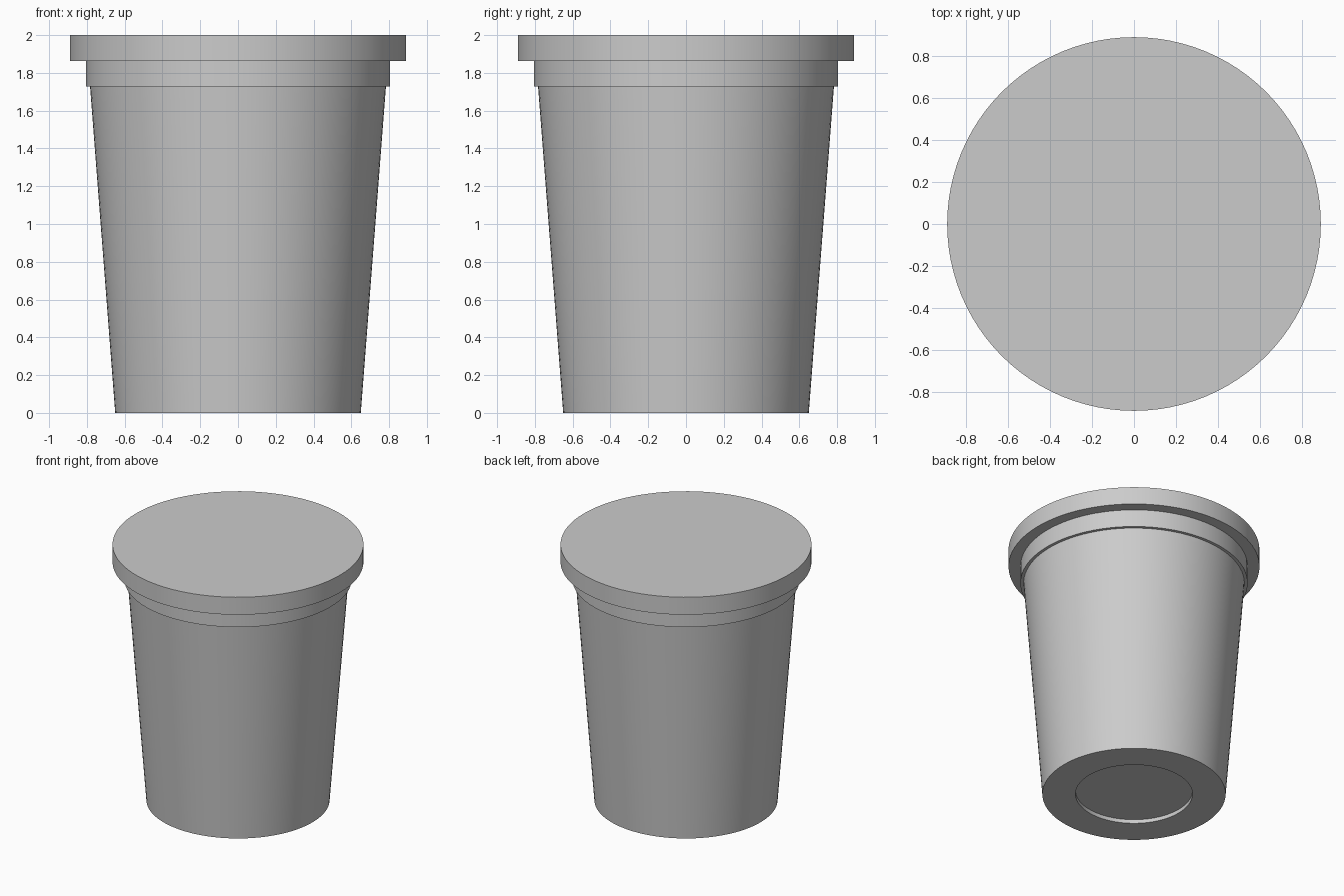
import bpy
import bmesh
import math

SEGMENTS = 96

cube = bpy.data.objects.get("Cube")
if cube:
    bpy.data.objects.remove(cube, do_unlink=True)

# Single grey plastic
grey = bpy.data.materials.new("light_grey")
grey.use_nodes = True
colour = (0.6, 0.6, 0.6, 1.0)
grey.diffuse_color = colour
grey.node_tree.nodes["Principled BSDF"].inputs["Base Color"].default_value = colour


def lathe(name, profile):
    """Revolve a closed (radius, height) profile about the z axis."""
    bm = bmesh.new()
    verts = [bm.verts.new((r, 0, z)) for r, z in profile]
    edges = [bm.edges.new(pair) for pair in zip(verts, verts[1:])]
    bmesh.ops.spin(bm, geom=verts + edges, cent=(0, 0, 0), axis=(0, 0, 1),
                   angle=math.tau, steps=SEGMENTS, use_duplicate=False)
    bmesh.ops.remove_doubles(bm, verts=bm.verts, dist=0.0001)
    bmesh.ops.recalc_face_normals(bm, faces=bm.faces)
    mesh = bpy.data.meshes.new(name)
    bm.to_mesh(mesh)
    bm.free()
    mesh.materials.append(grey)
    obj = bpy.data.objects.new(name, mesh)
    bpy.context.collection.objects.link(obj)
    bpy.ops.object.select_all(action="DESELECT")
    obj.select_set(True)
    bpy.context.view_layer.objects.active = obj
    bpy.ops.object.shade_smooth_by_angle(angle=math.radians(30))
    return obj


# Tapered cup with a shallow round recess underneath
lathe("cup_body", [(0, 0.03), (0.415, 0.03), (0.415, 0), (0.65, 0),
                   (0.785, 1.75), (0, 1.75)])

# Straight collar below the lid
lathe("collar", [(0, 1.727), (0.806, 1.727), (0.806, 1.88), (0, 1.88)])

# Flat overhanging lid
lathe("lid", [(0, 1.863), (0.89, 1.863), (0.89, 2), (0, 2)])
